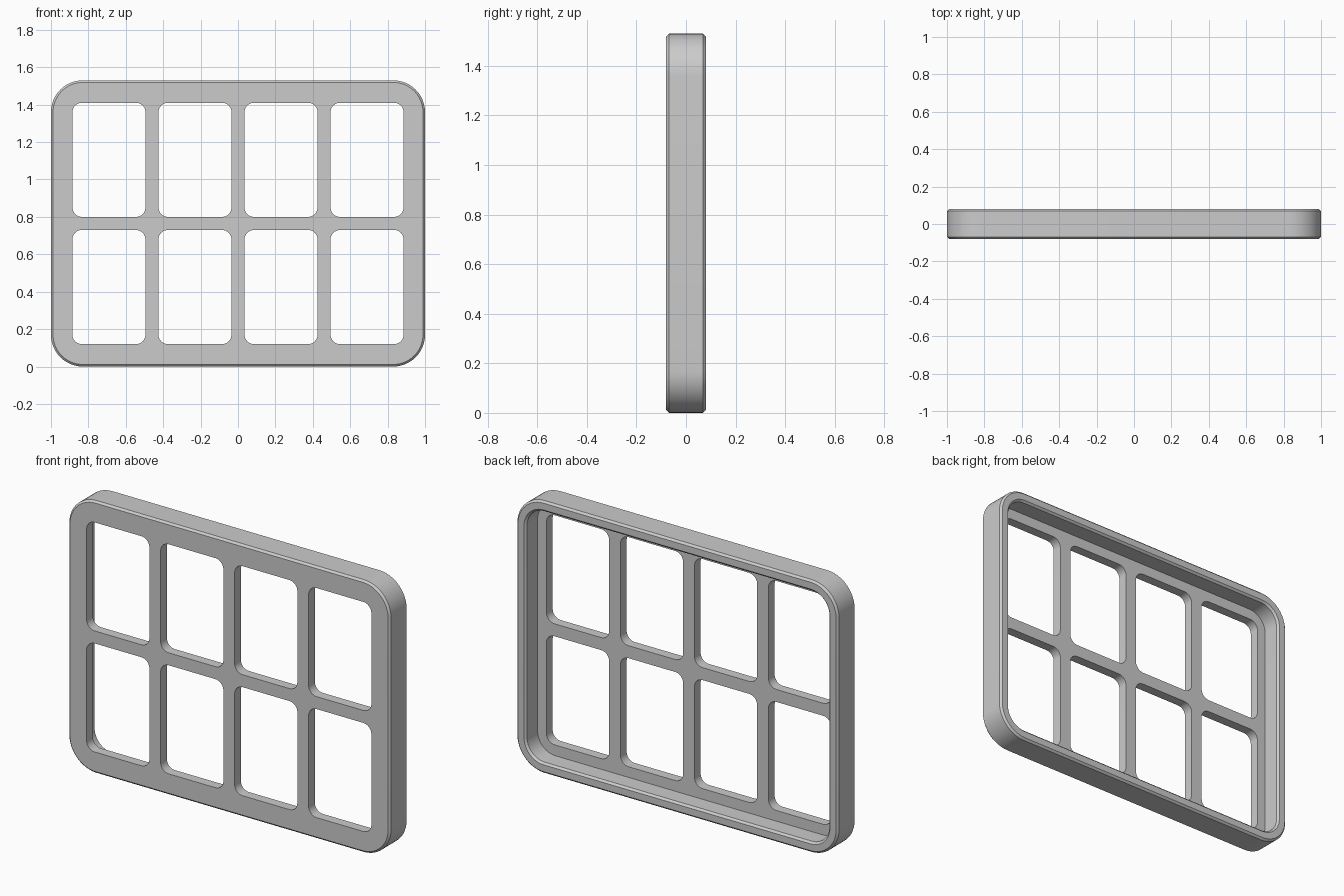
import bpy, bmesh, math

if "Cube" in bpy.data.objects:
    bpy.data.objects.remove(bpy.data.objects["Cube"], do_unlink=True)

WIDTH, HEIGHT, HALF_DEPTH = 2.0, 1.53, 0.08
CORNER, WALL, CHAMFER = 0.17, 0.06, 0.011
PLATE_BACK = -0.025
PANE_W, PANE_H, PANE_R, BAR = 0.39, 0.61, 0.05, 0.07
MID_Z = HEIGHT / 2

grey = bpy.data.materials.new("plain grey")
grey.use_nodes = True
grey.diffuse_color = (0.6, 0.6, 0.6, 1)
grey.node_tree.nodes["Principled BSDF"].inputs["Base Color"].default_value = (0.6, 0.6, 0.6, 1)


def rounded_rect(cx, cz, w, h, r, y, steps=12):
    """Points of a rounded rectangle in the plane at depth y."""
    pts = []
    for k, (sx, sz) in enumerate([(1, 1), (-1, 1), (-1, -1), (1, -1)]):
        for i in range(steps + 1):
            a = math.pi / 2 * (k + i / steps)
            pts.append((cx + sx * (w / 2 - r) + r * math.cos(a), y,
                        cz + sz * (h / 2 - r) + r * math.sin(a)))
    return pts


def loft(name, rings):
    """Closed solid through a list of equal-length rings."""
    bm = bmesh.new()
    loops = [[bm.verts.new(p) for p in ring] for ring in rings]
    n = len(loops[0])
    for a, b in zip(loops, loops[1:]):
        for i in range(n):
            j = (i + 1) % n
            bm.faces.new((a[i], a[j], b[j], b[i]))
    bm.faces.new(loops[0])
    bm.faces.new(loops[-1])
    bmesh.ops.recalc_face_normals(bm, faces=bm.faces)
    mesh = bpy.data.meshes.new(name)
    bm.to_mesh(mesh)
    bm.free()
    mesh.materials.append(grey)
    obj = bpy.data.objects.new(name, mesh)
    bpy.context.collection.objects.link(obj)
    return obj


# Tray: chamfered outside, rim, then the recess down to the front plate
profile = [
    (CHAMFER, -HALF_DEPTH), (0, CHAMFER - HALF_DEPTH),
    (0, HALF_DEPTH - CHAMFER), (CHAMFER, HALF_DEPTH),
    (WALL - CHAMFER, HALF_DEPTH), (WALL, HALF_DEPTH - CHAMFER),
    (WALL, PLATE_BACK),
]
frame = loft("window_frame", [
    rounded_rect(0, MID_Z, WIDTH - 2 * d, HEIGHT - 2 * d, CORNER - d, y)
    for d, y in profile])

# Eight rounded openings, cut through the plate
cutters = []
for col in range(4):
    for row in range(2):
        cx = (col - 1.5) * (PANE_W + BAR)
        cz = MID_Z + (row - 0.5) * (PANE_H + BAR)
        cutter = loft("opening_cutter", [
            rounded_rect(cx, cz, PANE_W, PANE_H, PANE_R, y, 8) for y in (-0.2, 0.2)])
        cutter.hide_render = True
        cutters.append(cutter)
        mod = frame.modifiers.new("opening", 'BOOLEAN')
        mod.operation = 'DIFFERENCE'
        mod.solver = 'EXACT'
        mod.object = cutter

bpy.ops.object.select_all(action='DESELECT')
frame.select_set(True)
bpy.context.view_layer.objects.active = frame
for mod in list(frame.modifiers):
    bpy.ops.object.modifier_apply(modifier=mod.name)
for cutter in cutters:
    bpy.data.objects.remove(cutter, do_unlink=True)

bpy.ops.object.shade_smooth_by_angle(angle=math.radians(30))
